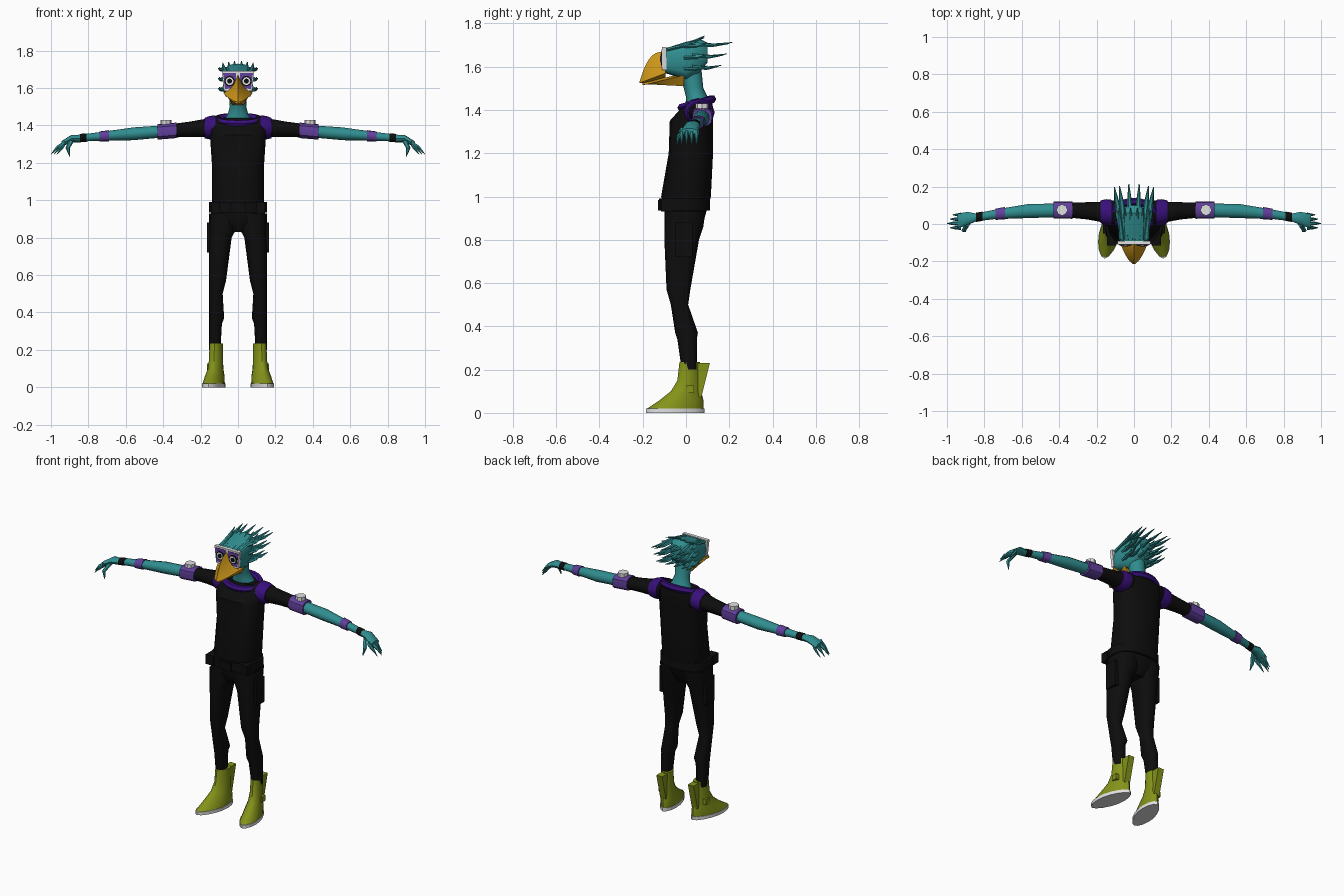
import bpy
import bmesh
from math import cos, sin, pi, copysign
from mathutils import Vector

default_cube = bpy.data.objects.get("Cube")
if default_cube:
    bpy.data.objects.remove(default_cube, do_unlink=True)


def material(name, red, green, blue):
    mat = bpy.data.materials.new(name)
    mat.use_nodes = True
    color = (red, green, blue, 1)
    mat.diffuse_color = color
    bsdf = mat.node_tree.nodes["Principled BSDF"]
    bsdf.inputs["Base Color"].default_value = color
    bsdf.inputs["Roughness"].default_value = 0.8
    return mat


TEAL = material("teal plumage", .03, .27, .28)
ORANGE = material("beak orange", .6, .3, .01)
OLIVE = material("boot olive", .23, .29, .01)
INDIGO = material("collar indigo", .04, .005, .2)
PURPLE = material("band purple", .12, .05, .33)
BLACK = material("cloth black", .004, .004, .004)
WHITE = material("pale white", .75, .75, .75)

made = []


def skin(name, rings, mat, pair=False, closed=False):
    """Bridge a list of equal rings; pair also makes the opposite side."""
    sides = (("left_", 1), ("right_", -1)) if pair else (("", 1),)
    for prefix, sign in sides:
        bm = bmesh.new()
        loops = [[bm.verts.new((x * sign, y, z)) for x, y, z in ring] for ring in rings]
        count = len(loops[0])
        bridges = list(zip(loops, loops[1:]))
        if closed:
            bridges.append((loops[-1], loops[0]))
        else:
            bm.faces.new(loops[0])
            bm.faces.new(loops[-1])
        for first, second in bridges:
            for i in range(count):
                j = (i + 1) % count
                bm.faces.new((first[i], first[j], second[j], second[i]))
        bmesh.ops.recalc_face_normals(bm, faces=bm.faces)
        mesh = bpy.data.meshes.new(prefix + name)
        bm.to_mesh(mesh)
        bm.free()
        mesh.materials.append(mat)
        obj = bpy.data.objects.new(prefix + name, mesh)
        bpy.context.collection.objects.link(obj)
        made.append(obj)


def ellipse(axis, center, a, b, sides=12, power=2):
    """One superellipse ring standing across the given axis."""
    ring = []
    for i in range(sides):
        angle = 2 * pi * i / sides
        u = a * copysign(abs(cos(angle)) ** (2 / power), cos(angle))
        v = b * copysign(abs(sin(angle)) ** (2 / power), sin(angle))
        offset = {"X": (0, u, v), "Y": (u, 0, v), "Z": (u, v, 0)}[axis]
        ring.append(Vector(center) + Vector(offset))
    return ring


def column(name, sections, mat, outer=None, power=2.4):
    """Upright body part from (height, front, back, half width); outer aligns a pair."""
    rings = []
    for z, front, back, half in sections:
        x = outer - half if outer else 0
        rings.append(ellipse("Z", (x, (front + back) / 2, z), half, (back - front) / 2, 16, power))
    skin(name, rings, mat, pair=outer is not None)


def arm_part(name, sections, mat, power=2):
    """Part around the arm line from (distance from centre, radius)."""
    rings = []
    for x, radius in sections:
        center = (x, .075 - .2 * (x - .4) ** 2, 1.4 - .08 * x)
        rings.append(ellipse("X", center, radius, radius * .9, power=power))
    skin(name, rings, mat, pair=True)


def spike(name, axis, points, width, depth, mat, pair=True):
    """Pointed limb that narrows along its points."""
    rings = []
    for i, point in enumerate(points):
        taper = max(1 - (i / (len(points) - 1)) ** 2, .15)
        rings.append(ellipse(axis, point, width * taper, depth * taper, sides=6))
    skin(name, rings, mat, pair)


def plate(name, outline, near, far, mat, pair=False):
    """Flat panel in the front plane."""
    skin(name, [[(x, y, z) for x, z in outline] for y in (near, far)], mat, pair)


def box(name, center, size, mat):
    x, y, z = center
    w, d, h = (s / 2 for s in size)
    outline = [(x - w, z - h), (x + w, z - h), (x + w, z + h), (x - w, z + h)]
    plate(name, outline, y - d, y + d, mat, pair=x > 0)


# Torso, hips and belt
column("shirt", [(.98, -.11, .11, .135), (1, -.115, .115, .14), (1.2, -.08, .125, .14),
                 (1.35, -.075, .125, .15), (1.4, -.03, .125, .16), (1.44, 0, .12, .12)], BLACK)
column("pelvis", [(.83, -.07, .05, .05), (.88, -.1, .08, .13), (.95, -.1, .1, .15)], BLACK)
column("belt", [(z, -.125, .11, .155) for z in (.935, .99)], BLACK)
box("belt_buckle", (0, -.12, .96), (.08, .02, .05), BLACK)
box("belt_pouch", (.12, -.09, .96), (.05, .05, .06), BLACK)

# Legs with side pockets
column("trouser_leg", [(.93, -.1, .09, .076), (.86, -.1, .08, .076), (.8, -.1, .06, .06),
                       (.57, -.09, .02, .045), (.5, -.07, .01, .036), (.37, -.05, .055, .04),
                       (.34, -.04, .05, .034), (.2, -.02, .05, .03)], BLACK, outer=.154)
box("side_pocket", (.15, -.01, .8), (.03, .08, .16), BLACK)


# Boots: splayed outwards toward the toe
def boot_ring(z, toe, heel, half):
    ring = ellipse("Z", (.12, (toe + heel) / 2, z), half, (heel - toe) / 2, 16, 1.8)
    return [Vector((x - .2 * y, y, z)) for x, y, z in ring]


skin("boot", [boot_ring(*s) for s in (
    (.02, -.18, .08, .055), (.06, -.12, .08, .05), (.1, -.07, .07, .04),
    (.15, -.04, .07, .037), (.235, -.03, .065, .036))], OLIVE, pair=True)
skin("boot_sole", [boot_ring(z, -.185, .085, .058) for z in (0, .02)], WHITE, pair=True)
flap = [(.055, .23), (.11, .23), (.09, .15), (.07, .07), (.05, .08)]
skin("boot_heel_flap", [[(x, y, z) for y, z in flap] for x in (.09, .13)], OLIVE, pair=True)
box("boot_buckle", (.155, .02, .11), (.02, .035, .035), OLIVE)

# Sleeves, arms and bands
arm_part("sleeve", [(.1, .07), (.17, .055), (.25, .046), (.35, .04)], BLACK)
arm_part("shoulder_pad", [(.12, .07), (.15, .07), (.18, .06)], INDIGO)
arm_part("arm", [(.33, .035), (.56, .038), (.75, .025), (.86, .02)], TEAL)
arm_part("elbow_band", [(.33, .046), (.43, .046)], PURPLE, power=2.8)
arm_part("forearm_band", [(.69, .033), (.74, .03)], PURPLE, power=2.4)
arm_part("wristband", [(.81, .025), (.845, .025)], BLACK)
skin("elbow_pad", [ellipse("Z", (.385, .075, z), .03, .03, sides=8) for z in (1.4, 1.43)],
     WHITE, pair=True)

# Hands: palm, drooping fingers and thumb
skin("palm", [ellipse("X", (.84, .035, 1.33), .02, .02), ellipse("X", (.89, .03, 1.33), .035, .02),
              ellipse("X", (.945, .015, 1.3), .04, .015)], TEAL, pair=True)
for i, finger in enumerate(("index", "middle", "ring", "little")):
    y = .023 * i - .02
    tip = 1 - .015 * abs(i - 1)
    knuckle = (.925, y, 1.305)
    spike(finger + "_finger", "X", [knuckle, (tip - .03, y, 1.28), (tip, y, 1.245)], .012, .016, TEAL)
spike("thumb", "Z", [(.89, 0, 1.32), (.91, -.035, 1.28), (.9, -.042, 1.235)], .016, .014, TEAL)

# Collar ring, lower at the front
collar = []
for i in range(24):
    angle = pi * i / 12
    out = Vector((cos(angle), sin(angle), 0))
    middle = Vector((.11 * out.x, .05 + .07 * out.y, 1.43 + .02 * out.y))
    turns = [pi * k / 3 for k in range(6)]
    collar.append([middle + .02 * (out * cos(t) + Vector((0, 0, sin(t)))) for t in turns])
skin("collar", collar, INDIGO, closed=True)

# Neck and head
column("neck", [(1.41, 0, .12, .085), (1.46, 0, .1, .055), (1.5, -.01, .08, .044),
                (1.6, -.04, .07, .05)], TEAL, power=2)
skin("head", [ellipse("Y", (0, y, (low + high) / 2), half, (high - low) / 2, 16, 3.5)
              for y, low, high, half in ((-.095, 1.57, 1.685, .076), (0, 1.54, 1.715, .08),
                                         (.06, 1.57, 1.73, .065), (.1, 1.62, 1.71, .035))], TEAL)


# Beak: ridged, hooked upper half and a shallow lower jaw
def beak_ring(y, width, top, corner, bottom):
    half = [(width / 3, (top + corner) / 2), (width, corner), (width / 2, bottom)]
    left = [(x, y, z) for x, z in half]
    right = [(-x, y, z) for x, z in reversed(half)]
    return [(0, y, top)] + left + [(0, y, bottom)] + right


upper, lower = [], []
for i in range(9):
    t = i / 8
    slim = max(1 - t, .01) ** .6
    edge = 1.57 - .045 * t
    upper.append(beak_ring(-.095 - .12 * t, .077 * slim, 1.67 - .14 * t ** 3, edge, edge - .02 * slim))
    lower.append(beak_ring(-.01 - .19 * t, .06 * slim, edge, edge - .01, 1.51 + .01 * t))
skin("upper_beak", upper, ORANGE)
skin("lower_beak", lower, ORANGE)

# Goggles and eyes
plate("goggle_frame", [(-.075, 1.585), (.075, 1.585), (.087, 1.69), (-.087, 1.69)], -.11, -.09, WHITE)
plate("goggle_panel", [(.01, 1.6), (.07, 1.595), (.08, 1.68), (.01, 1.68)], -.113, -.108, PURPLE, pair=True)
for layer, (part, radius, mat) in enumerate((("eye_rim", .028, BLACK), ("eye_white", .021, WHITE),
                                             ("pupil", .013, BLACK))):
    front = -.115 - .003 * layer
    skin(part, [ellipse("Y", (.045, y, 1.637), radius, radius, sides=16) for y in (front + .006, front)],
         mat, pair=True)


# Swept-back feathers
def feather(name, base, tip):
    base, tip = Vector(base), Vector(tip)
    bend = base.lerp(tip, .55) - Vector((0, 0, .008))
    spike(name, "Y", [base, bend, tip], .016, .01, TEAL)


for row in range(3):
    z = 1.715 - .053 * row
    for x in (.02, .055, .075):
        reach = .22 - .025 * row - .3 * x
        feather("back_feather", (x, .03, z - .01), (x * 1.4, reach, z - x / 8))
    feather("side_feather", (.07, -.01, z - .02), (.1, .1, z - .005))
for x in (.015, .04, .065):
    feather("crown_feather", (x, -.085, 1.68), (x * 1.25, .085, 1.745 - x / 6))

# Soft shading with crisp edges
bpy.ops.object.select_all(action="DESELECT")
for obj in made:
    obj.select_set(True)
bpy.context.view_layer.objects.active = made[0]
bpy.ops.object.shade_smooth_by_angle(angle=pi / 5)
